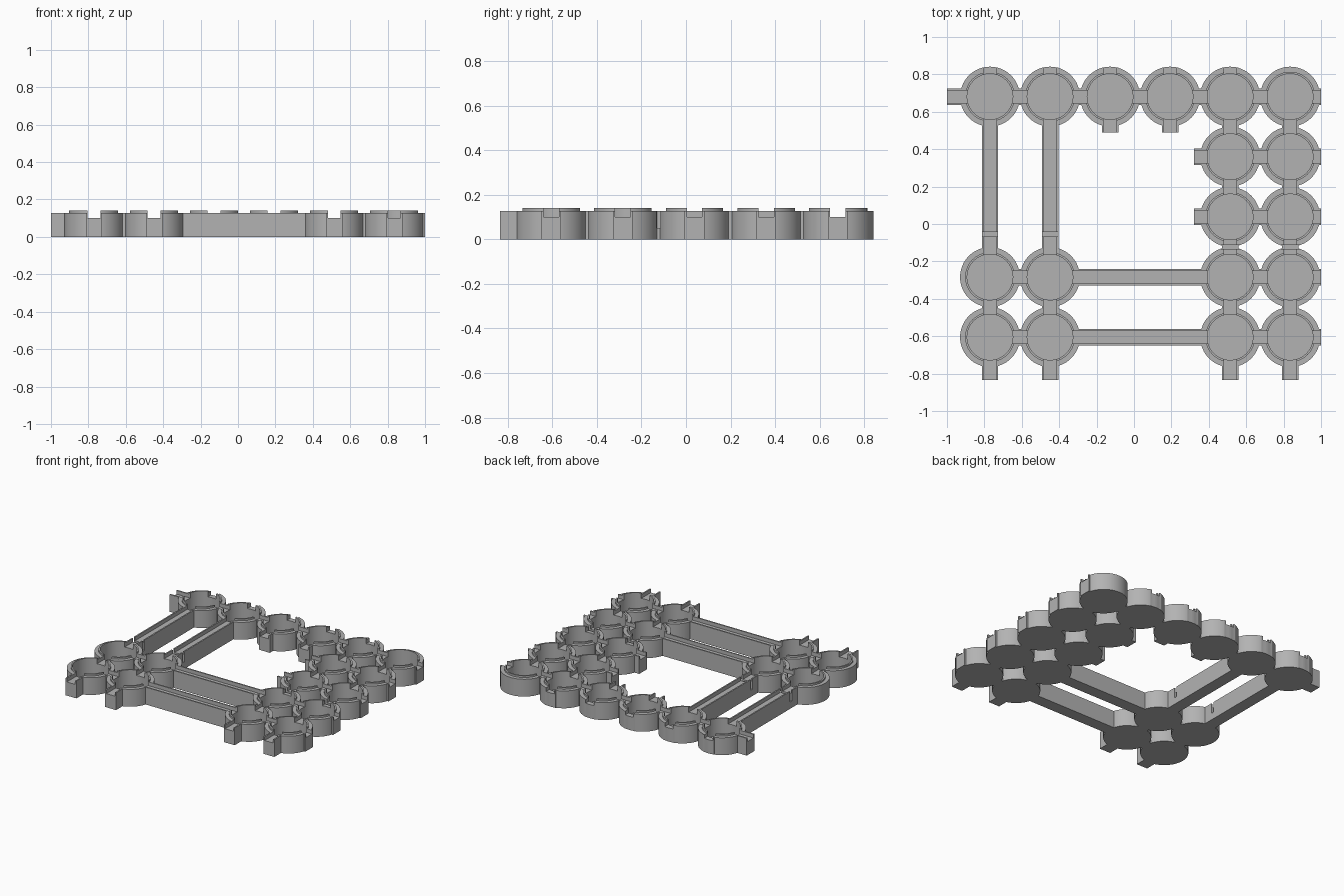
import bpy, bmesh, math
from mathutils import Matrix, Vector

cube = bpy.data.objects.get("Cube")
if cube:
    bpy.data.objects.remove(cube, do_unlink=True)

XS = [-0.77, -0.449, -0.128, 0.193, 0.514, 0.835]
YS = [-0.605, -0.284, 0.038, 0.36, 0.681]
R, BORE, LIP = 0.16, 0.122, 0.133
RIM_Z, LIP_Z, FLOOR_Z, SLOT_Z, GATE_Z = 0.127, 0.14, 0.013, 0.1, 0.05
BEAM_W, SLOT_W = 0.088, 0.068
INSET, STUB, SHORT = 0.1, 0.23, 0.192

grey = bpy.data.materials.new("plain_grey")
grey.use_nodes = True
grey.diffuse_color = (0.45, 0.45, 0.45, 1)
grey.node_tree.nodes["Principled BSDF"].inputs["Base Color"].default_value = (0.45, 0.45, 0.45, 1)


def make(name, bm):
    mesh = bpy.data.meshes.new(name)
    bm.to_mesh(mesh)
    bm.free()
    mesh.materials.append(grey)
    ob = bpy.data.objects.new(name, mesh)
    bpy.context.collection.objects.link(ob)
    return ob


def discs(name, r, z0, z1):
    bm = bmesh.new()
    for x, y in cups:
        bmesh.ops.create_cone(bm, cap_ends=True, segments=64, radius1=r, radius2=r,
                              depth=z1 - z0,
                              matrix=Matrix.Translation((x, y, (z0 + z1) / 2)))
    return make(name, bm)


def boxes(name, spans):
    """Boxes given as low and high corners."""
    bm = bmesh.new()
    for lo, hi in spans:
        lo, hi = Vector(lo), Vector(hi)
        bmesh.ops.create_cube(bm, size=1, matrix=Matrix.Translation((lo + hi) / 2)
                              @ Matrix.Diagonal((*(hi - lo), 1)))
    return make(name, bm)


def runs(name, lines, width, z0, z1, along_x, extra=0):
    """Straight runs; each line is (start, end, offset, open start, open end)."""
    spans = []
    for a, b, c, open_a, open_b in lines:
        a, b = a - extra * open_a, b + extra * open_b
        lo, hi = (a, c - width / 2), (b, c + width / 2)
        if not along_x:
            lo, hi = lo[::-1], hi[::-1]
        spans.append(((*lo, z0), (*hi, z1)))
    return boxes(name, spans)


# Cup layout: full back row, two columns on the left side, two front corner pairs
cups = [(x, y) for j, y in enumerate(YS) for i, x in enumerate(XS)
        if j == 4 or i > 3 or (j < 2 and i < 2)]


def link(a, b, c):
    return (a + INSET, b - INSET, c, 0, 0)


def after(a, length, c):
    return (a + INSET, a + length, c, 0, 1)


def before(a, length, c):
    return (a - length, a - INSET, c, 1, 0)


# Channels between neighbouring cups in each row and column
rows, cols = [], []
for y in YS:
    line = sorted(x for x, cy in cups if cy == y)
    rows += [link(a, b, y) for a, b in zip(line, line[1:])]
    rows.append(after(XS[-1], 0.165, y))
for x in XS:
    line = sorted(y for cx, y in cups if cx == x)
    cols += [link(a, b, x) for a, b in zip(line, line[1:])]

# Open spouts on the outer and inner edges
rows.append(before(XS[0], STUB, YS[4]))
rows += [before(XS[4], SHORT, y) for y in YS[2:4]]
cols += [before(YS[0], STUB, XS[i]) for i in (0, 1, 4, 5)]
cols += [before(YS[4], SHORT, XS[i]) for i in (2, 3)]
cols += [after(YS[4], 0.157, x) for x in XS[:5]]

# Gate slots across the channels
gates = [((x - 0.05, y - 0.011, GATE_Z), (x + 0.05, y + 0.011, LIP_Z + 0.02))
         for i, y in ((0, -0.055), (1, -0.055), (4, -0.123), (5, -0.123)) for x in [XS[i]]]

# Solid parts and cutters
tray = discs("cup_tray", R, 0, RIM_Z)
top = LIP_Z + 0.02
steps = [
    ("UNION", runs("row_beams", rows, BEAM_W, 0, RIM_Z, True)),
    ("UNION", runs("column_beams", cols, BEAM_W, 0, RIM_Z, False)),
    ("UNION", discs("cup_lips", LIP, 0.05, LIP_Z)),
    ("DIFFERENCE", discs("cup_bores", BORE, FLOOR_Z, top)),
    ("DIFFERENCE", runs("row_slots", rows, SLOT_W, SLOT_Z, top, True, 0.02)),
    ("DIFFERENCE", runs("column_slots", cols, SLOT_W, SLOT_Z, top, False, 0.02)),
    ("DIFFERENCE", boxes("gate_slots", gates)),
]
for operation, part in steps:
    mod = tray.modifiers.new(part.name, "BOOLEAN")
    mod.operation, mod.object, mod.solver = operation, part, "EXACT"

# Bake the result and drop the helpers
bpy.context.view_layer.update()
graph = bpy.context.evaluated_depsgraph_get()
baked = bpy.data.meshes.new_from_object(tray.evaluated_get(graph))
tray.modifiers.clear()
tray.data = baked
for _, part in steps:
    bpy.data.objects.remove(part, do_unlink=True)
baked.materials.clear()
baked.materials.append(grey)
for poly in baked.polygons:
    poly.material_index = 0

bpy.ops.object.select_all(action="DESELECT")
tray.select_set(True)
bpy.context.view_layer.objects.active = tray
bpy.ops.object.shade_smooth_by_angle(angle=math.radians(30))
